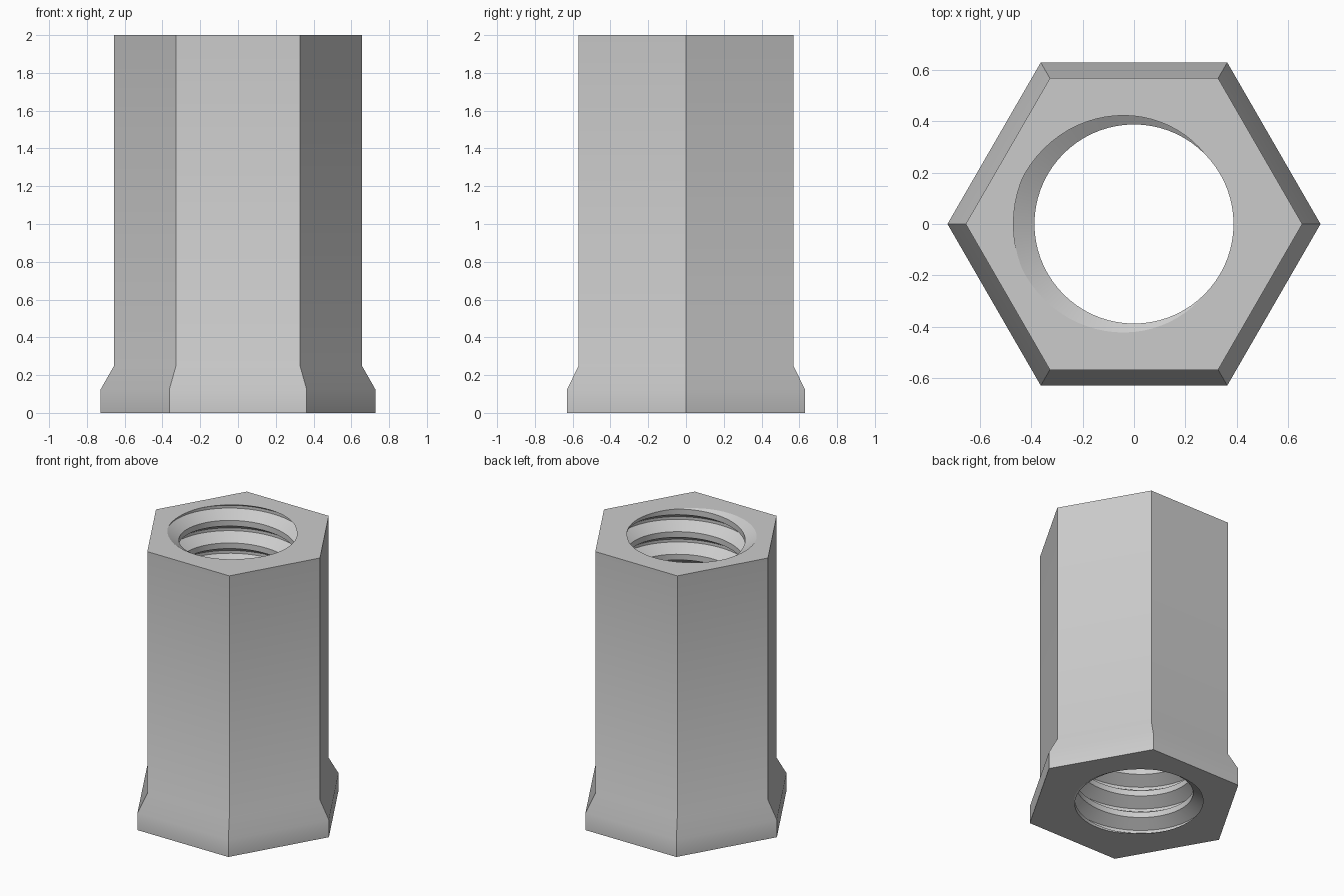
import bpy
import bmesh
from math import cos, sin, pi, ceil
from mathutils import Vector

cube = bpy.data.objects.get("Cube")
if cube:
    bpy.data.objects.remove(cube, do_unlink=True)

HEIGHT = 2.0
BODY_R, FLANGE_R = 0.656, 0.727       # hexagon corner radii
ROOT_R, CREST_R = 0.47, 0.388         # internal thread radii
PITCH = 0.1633
SEGS = 72


def material(name, color):
    mat = bpy.data.materials.new(name)
    mat.use_nodes = True
    mat.diffuse_color = color
    mat.node_tree.nodes["Principled BSDF"].inputs["Base Color"].default_value = color
    return mat


bm = bmesh.new()

# Internal thread: one turn of the profile repeated as a helical ribbon
profile = [(-0.125, CREST_R), (0.125, CREST_R), (0.4375, ROOT_R), (0.5625, ROOT_R)]
turns = ceil(HEIGHT / PITCH) + 4
steps = turns * SEGS
rows = []
for i in range(steps + 1):
    a = 2 * pi * i / SEGS
    base = HEIGHT + PITCH * (i / SEGS - turns + 2)
    rows.append([bm.verts.new((r * cos(a), r * sin(a), base + f * PITCH))
                 for f, r in profile])
for i in range(steps - SEGS):
    lower = rows[i] + [rows[i + SEGS][0]]
    upper = rows[i + 1] + [rows[i + 1 + SEGS][0]]
    for k in range(len(profile)):
        bm.faces.new((lower[k], lower[k + 1], upper[k + 1], upper[k]))

# Trim the thread flush with both ends
for z, direction in ((0, -1), (HEIGHT, 1)):
    bmesh.ops.bisect_plane(bm, geom=bm.verts[:] + bm.edges[:] + bm.faces[:], dist=1e-5,
                           plane_co=(0, 0, z), plane_no=(0, 0, direction),
                           clear_outer=True)

# Hexagonal outside with the flared foot
rings = [[bm.verts.new((r * cos(k * pi / 3), r * sin(k * pi / 3), z)) for k in range(6)]
         for r, z in ((FLANGE_R, 0), (FLANGE_R, 0.125), (BODY_R, 0.25), (BODY_R, HEIGHT))]
for low, high in zip(rings, rings[1:]):
    for k in range(6):
        n = (k + 1) % 6
        bm.faces.new((low[k], low[n], high[n], high[k]))

# Flat end faces between the hexagon and the thread opening
for z, direction in ((0, -1), (HEIGHT, 1)):
    rim = [e for e in bm.edges if e.is_boundary and all(abs(v.co.z - z) < 1e-4 for v in e.verts)]
    bmesh.ops.triangle_fill(bm, edges=rim, use_beauty=True, normal=Vector((0, 0, direction)))

bmesh.ops.recalc_face_normals(bm, faces=bm.faces[:])
mesh = bpy.data.meshes.new("threaded_hex_sleeve")
bm.to_mesh(mesh)
bm.free()
mesh.materials.append(material("light grey metal", (0.6, 0.6, 0.6, 1)))

sleeve = bpy.data.objects.new("threaded_hex_sleeve", mesh)
bpy.context.collection.objects.link(sleeve)
bpy.ops.object.select_all(action="DESELECT")
sleeve.select_set(True)
bpy.context.view_layer.objects.active = sleeve
bpy.ops.object.shade_smooth_by_angle(angle=pi / 6)
